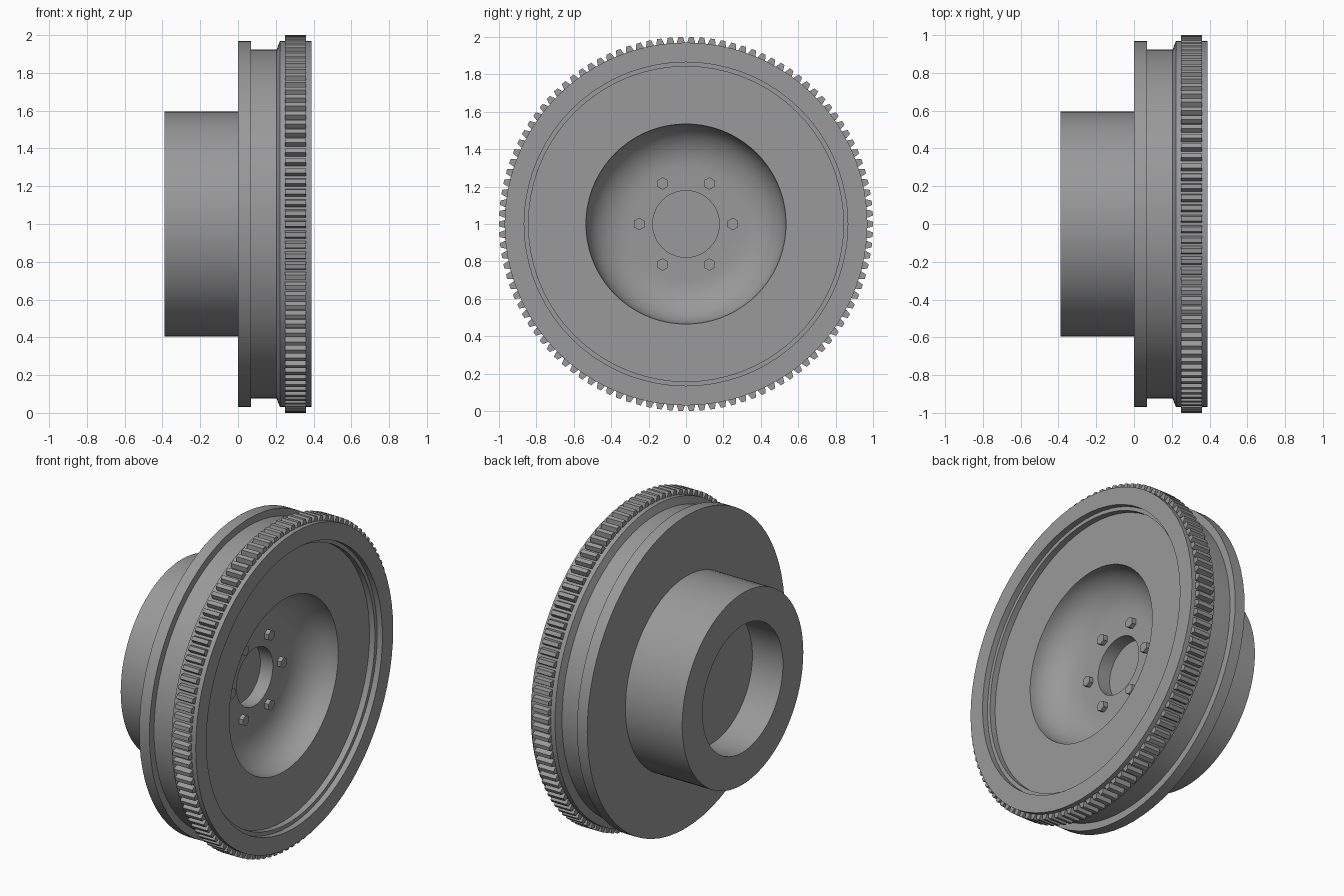
import bpy, bmesh
from math import sin, cos, pi, tau, radians

if "Cube" in bpy.data.objects:
    bpy.data.objects.remove(bpy.data.objects["Cube"])

CZ = 1.0      # axle height; the axle runs along x
steel = bpy.data.materials.new("dark_steel")
steel.diffuse_color = (0.32, 0.32, 0.32, 1)
steel.use_nodes = True
steel.node_tree.nodes["Principled BSDF"].inputs["Base Color"].default_value = steel.diffuse_color


def finish(bm, name, smooth=True):
    bmesh.ops.recalc_face_normals(bm, faces=bm.faces)
    me = bpy.data.meshes.new(name)
    bm.to_mesh(me)
    bm.free()
    me.materials.append(steel)
    ob = bpy.data.objects.new(name, me)
    ob.location.z = CZ
    bpy.context.collection.objects.link(ob)
    if smooth:
        bpy.ops.object.select_all(action='DESELECT')
        bpy.context.view_layer.objects.active = ob
        ob.select_set(True)
        bpy.ops.object.shade_smooth_by_angle(angle=radians(30))
    return ob


def lathe(name, profile, n=72):
    """Turn (x, radius) points about x and cap both ends flat."""
    bm = bmesh.new()
    rings = [[bm.verts.new((x, r * cos(tau * i / n), r * sin(tau * i / n)))
              for i in range(n)] for x, r in profile]
    for a, b in zip(rings, rings[1:]):
        for i in range(n):
            j = (i + 1) % n
            bm.faces.new((a[i], a[j], b[j], b[i]))
    bm.faces.new(rings[0])
    bm.faces.new(rings[-1])
    return finish(bm, name)


def prism(bm, outline, x0, x1):
    """Extrude a (y, z) outline along x."""
    a = [bm.verts.new((x0, y, z)) for y, z in outline]
    b = [bm.verts.new((x1, y, z)) for y, z in outline]
    bm.faces.new(a)
    bm.faces.new(b)
    for i in range(len(a)):
        j = (i + 1) % len(a)
        bm.faces.new((a[i], a[j], b[j], b[i]))


# Wheel body: rear bore, hub, flange, outer channel, stepped face, bowl, centre recess
bowl = [(0.115 + 0.20 * (1 - sin(t)), 0.30 + 0.235 * cos(t))
        for t in (pi / 2 * k / 12 for k in range(13))]
lathe("flywheel_body", [
    (-0.18, 0.395), (-0.39, 0.395), (-0.39, 0.595), (0, 0.595),
    (0, 0.97), (0.07, 0.97), (0.07, 0.925), (0.205, 0.925), (0.222, 0.97),
    (0.388, 0.97), (0.388, 0.865), (0.352, 0.865), (0.352, 0.842), (0.315, 0.842),
    *bowl, (0.115, 0.178), (0.03, 0.178)])

# Ring gear teeth, tapered towards the tip
TEETH = 110
bm = bmesh.new()
for k in range(TEETH):
    a = tau * k / TEETH
    tooth = [(0.96, -0.021), (0.975, -0.020), (1.0, -0.012),
             (1.0, 0.012), (0.975, 0.020), (0.96, 0.021)]
    prism(bm, [(r * cos(a) - w * sin(a), r * sin(a) + w * cos(a))
               for r, w in tooth], 0.25, 0.36)
finish(bm, "ring_gear_teeth", False)

# Six hexagonal bolt heads round the centre recess
bm = bmesh.new()
for k in range(6):
    cy, cz = 0.25 * cos(tau * k / 6), 0.25 * sin(tau * k / 6)
    prism(bm, [(cy + 0.033 * cos(pi / 6 + tau * i / 6),
                cz + 0.033 * sin(pi / 6 + tau * i / 6)) for i in range(6)],
          0.10, 0.142)
finish(bm, "bolt_heads", False)
